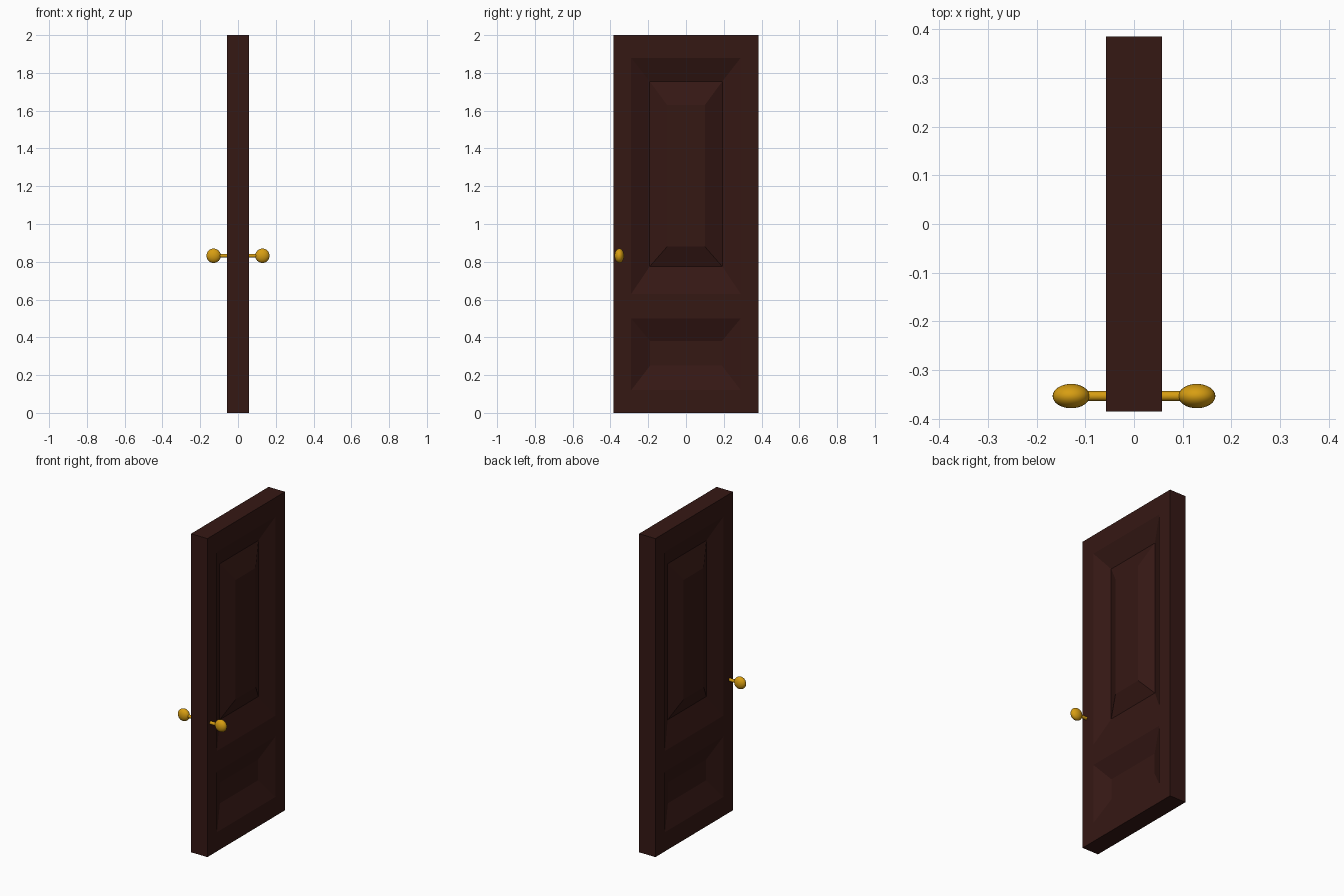
import bpy, bmesh, math

if "Cube" in bpy.data.objects:
    bpy.data.objects.remove(bpy.data.objects["Cube"])

T, W, H, D = 0.057, 0.385, 2.0, 0.05   # half thickness, half width, height, panel depth


def material(name, color):
    m = bpy.data.materials.new(name)
    m.diffuse_color = color
    m.use_nodes = True
    m.node_tree.nodes["Principled BSDF"].inputs["Base Color"].default_value = m.diffuse_color
    return m


wood = material("dark_wood", (0.036, 0.009, 0.007, 1))
brass = material("brass", (0.68, 0.34, 0.006, 1))

bm = bmesh.new()


def rect(x, y, z0, z1):
    return [(x, -y, z0), (x, y, z0), (x, y, z1), (x, -y, z1)]


def face(points):
    bm.faces.new([bm.verts.new(p) for p in points])


def panel(side, rings):
    # nested rectangles (half width, bottom, top, depth) joined by sloped faces
    loops = [rect(side * (T - d), y, a, b) for y, a, b, d in rings]
    for p, q in zip(loops, loops[1:]):
        for i in range(4):
            j = (i + 1) % 4
            face([p[i], p[j], q[j], q[i]])
    face(loops[-1])


ys = [-W, -0.29, 0.29, W]
zs = [0, 0.12, 0.5, 0.63, 1.88, H]
for side in (-1, 1):
    # flat frame around the two panels
    for i in range(3):
        for k in range(5):
            if i == 1 and k in (1, 3):
                continue
            x = side * T
            face([(x, ys[i], zs[k]), (x, ys[i + 1], zs[k]),
                  (x, ys[i + 1], zs[k + 1]), (x, ys[i], zs[k + 1])])
    # sunken lower panel
    panel(side, [(0.29, 0.12, 0.5, 0), (0.19, 0.25, 0.38, D)])
    # upper panel, sunken and then raised in the middle
    panel(side, [(0.29, 0.63, 1.88, 0), (0.192, 0.775, 1.755, D),
                 (0.1, 0.88, 1.63, 0.004)])
# outer edges of the door
for a, b in zip(ys, ys[1:]):
    for z in (0, H):
        face([(-T, a, z), (T, a, z), (T, b, z), (-T, b, z)])
for a, b in zip(zs, zs[1:]):
    for y in (-W, W):
        face([(-T, y, a), (T, y, a), (T, y, b), (-T, y, b)])
bmesh.ops.remove_doubles(bm, verts=bm.verts, dist=1e-5)
bmesh.ops.recalc_face_normals(bm, faces=bm.faces)
mesh = bpy.data.meshes.new("door_slab")
bm.to_mesh(mesh)
bm.free()
mesh.materials.append(wood)
bpy.context.collection.objects.link(bpy.data.objects.new("door_slab", mesh))

# knobs and shafts on both sides
for side, label in ((-1, "left"), (1, "right")):
    bpy.ops.mesh.primitive_uv_sphere_add(segments=32, ring_count=16, radius=1,
                                         location=(side * 0.129, -0.353, 0.832))
    knob = bpy.context.object
    knob.name = label + "_knob"
    knob.scale = (0.038, 0.025, 0.038)
    bpy.ops.mesh.primitive_cylinder_add(vertices=24, radius=0.01, depth=0.07,
                                        location=(side * 0.075, -0.353, 0.832),
                                        rotation=(0, math.pi / 2, 0))
    shaft = bpy.context.object
    shaft.name = label + "_shaft"
    for ob in (knob, shaft):
        ob.data.materials.append(brass)
        bpy.ops.object.select_all(action='DESELECT')
        ob.select_set(True)
        bpy.context.view_layer.objects.active = ob
        bpy.ops.object.shade_smooth_by_angle()
